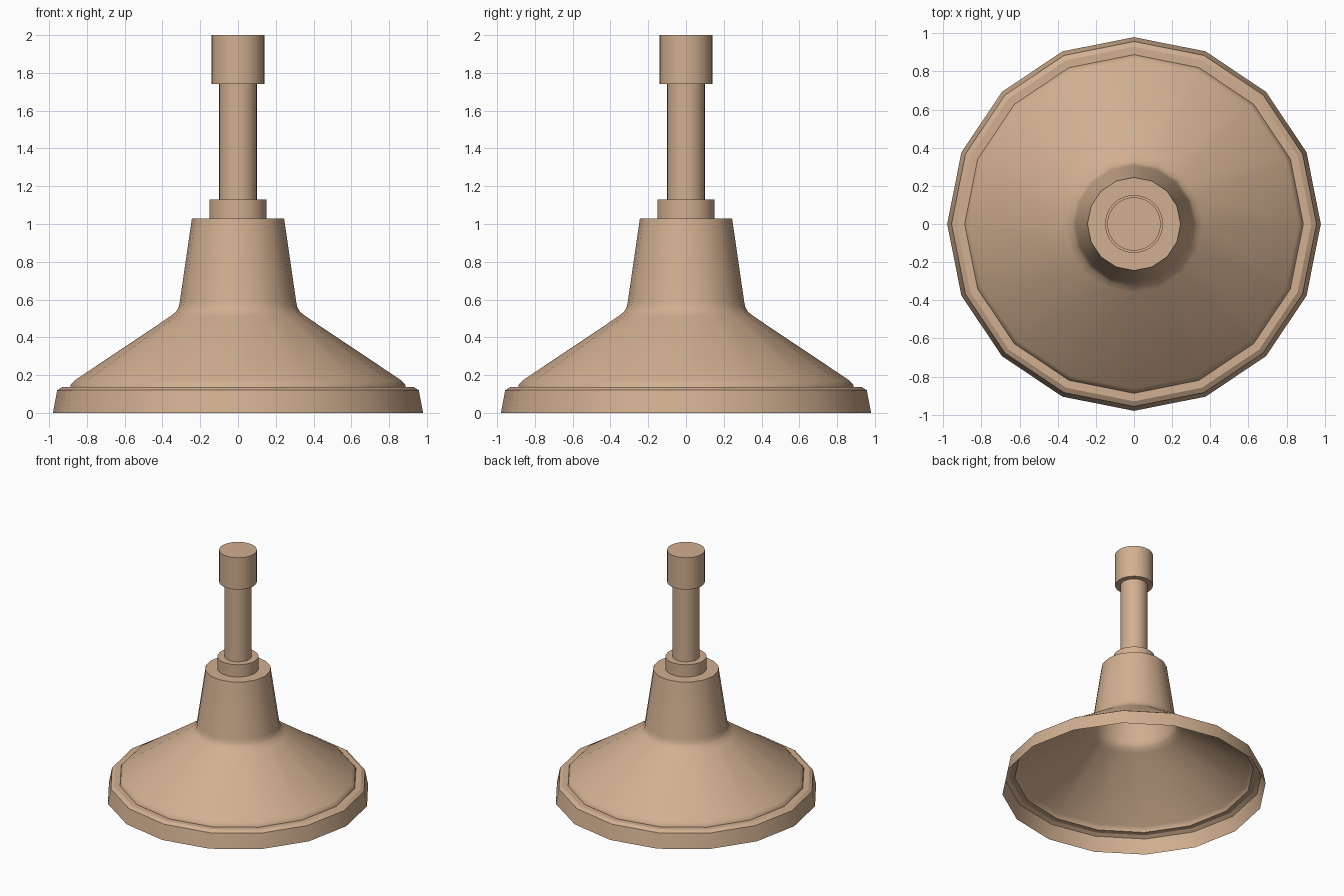
import bpy
import bmesh
import math

cube = bpy.data.objects.get("Cube")
if cube:
    bpy.data.objects.remove(cube, do_unlink=True)

# Single tan colour
tan = bpy.data.materials.new("tan")
tan.use_nodes = True
colour = (0.64, 0.43, 0.28, 1)
tan.diffuse_color = colour
tan.node_tree.nodes["Principled BSDF"].inputs["Base Color"].default_value = colour


def lathe(name, profile, sides, cap_bottom=True):
    """Revolve (radius, height) points listed from bottom to top."""
    bm = bmesh.new()
    rings = []
    for r, z in profile:
        angles = [math.tau * i / sides for i in range(sides)]
        rings.append([bm.verts.new((r * math.cos(a), r * math.sin(a), z)) for a in angles])
    for low, high in zip(rings, rings[1:]):
        for i in range(sides):
            j = (i + 1) % sides
            bm.faces.new((low[i], low[j], high[j], high[i]))
    bm.faces.new(rings[-1])
    if cap_bottom:
        bm.faces.new(rings[0][::-1])
    mesh = bpy.data.meshes.new(name)
    bm.to_mesh(mesh)
    bm.free()
    mesh.materials.append(tan)
    obj = bpy.data.objects.new(name, mesh)
    bpy.context.collection.objects.link(obj)
    bpy.ops.object.select_all(action="DESELECT")
    obj.select_set(True)
    bpy.context.view_layer.objects.active = obj
    bpy.ops.object.shade_smooth_by_angle(angle=math.radians(30))
    return obj


# Hollow bell, open underneath: rim, stepped lip, cone, fillet and tapered neck
lathe("bell_body", [
    (0.98, 0), (0.957, 0.12), (0.93, 0.137), (0.888, 0.137),
    (0.885, 0.15), (0.865, 0.172), (0.36, 0.51), (0.328, 0.535),
    (0.314, 0.56), (0.308, 0.59), (0.244, 1.03),
], 16, cap_bottom=False)

# Collar, stem and end cap
for name, radius, bottom, top in (
    ("collar", 0.152, 1.03, 1.13),
    ("stem", 0.1, 1.13, 1.74),
    ("end_cap", 0.14, 1.74, 2.0),
):
    lathe(name, [(radius, bottom), (radius, top)], 32)
